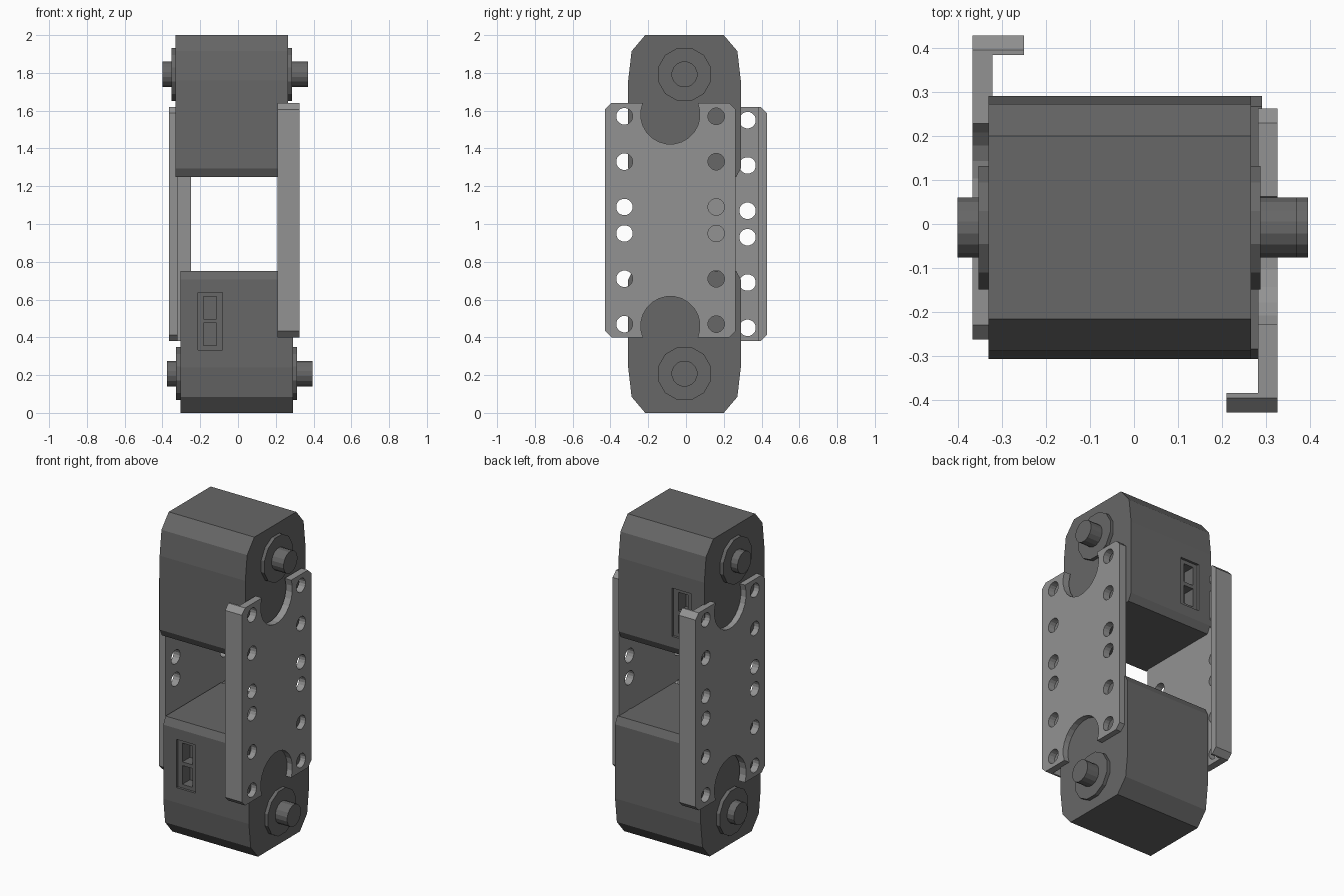
import bpy, bmesh, math
from mathutils import Matrix, Vector

cube = bpy.data.objects.get("Cube")
if cube:
    bpy.data.objects.remove(cube, do_unlink=True)


def material(name, value):
    m = bpy.data.materials.new(name)
    m.use_nodes = True
    colour = (value, value, value, 1)
    m.diffuse_color = colour
    m.node_tree.nodes["Principled BSDF"].inputs["Base Color"].default_value = colour
    return m


DARK = material("dark grey", 0.135)
LIGHT = material("light grey", 0.29)


def prism(name, profile, x0, x1, mat):
    """Extrude a closed (y, z) outline from x0 to x1."""
    bm = bmesh.new()
    face = bm.faces.new([bm.verts.new((x0, y, z)) for y, z in profile])
    ext = bmesh.ops.extrude_face_region(bm, geom=[face])
    moved = [g for g in ext["geom"] if isinstance(g, bmesh.types.BMVert)]
    bmesh.ops.translate(bm, verts=moved, vec=(x1 - x0, 0, 0))
    bmesh.ops.recalc_face_normals(bm, faces=bm.faces)
    mesh = bpy.data.meshes.new(name)
    bm.to_mesh(mesh)
    bm.free()
    mesh.materials.append(mat)
    obj = bpy.data.objects.new(name, mesh)
    bpy.context.collection.objects.link(obj)
    return obj


def disc(name, y, z, r, x0, x1, sides, mat):
    steps = [2 * math.pi * (i + 0.5) / sides for i in range(sides)]
    outline = [(y + r * math.cos(a), z + r * math.sin(a)) for a in steps]
    return prism(name, outline, x0, x1, mat)


def box(name, x0, x1, y0, y1, z0, z1, mat):
    return prism(name, [(y0, z0), (y1, z0), (y1, z1), (y0, z1)], x0, x1, mat)


def cut(obj, cutters):
    """Subtract the cutters from obj, then discard them."""
    bpy.context.view_layer.objects.active = obj
    for c in cutters:
        c.hide_render = True
        mod = obj.modifiers.new("cut", "BOOLEAN")
        mod.operation = "DIFFERENCE"
        mod.solver = "EXACT"
        mod.object = c
        bpy.ops.object.modifier_apply(modifier=mod.name)
        bpy.data.objects.remove(c, do_unlink=True)


def servo(prefix, placement):
    # Case: rounded foot, small chamfers along the inner end
    yc = -0.008
    half = [(0.208, 0), (0.28, 0.085), (0.298, 0.24), (0.298, 0.705), (0.275, 0.75)]
    outline = [(yc + y, z) for y, z in half] + [(yc - y, z) for y, z in reversed(half)]
    case = prism(prefix + "_motor_case", outline, -0.305, 0.29, DARK)
    # Cable socket: shallow frame with two deeper wells
    front = yc - 0.298
    wells = [box("well", -0.183, -0.114, front - 0.1, front + 0.09, z, z + 0.118, DARK)
             for z in (0.357, 0.498)]
    frame = box("frame", -0.213, -0.082, front - 0.1, front + 0.015, 0.334, 0.637, DARK)
    cut(case, [frame] + wells)
    parts = [case]
    # Collars and shaft ends on both sides
    for side, a, b, tip in (("left", 0.28, 0.312, 0.395), ("right", -0.295, -0.328, -0.375)):
        parts.append(disc(f"{prefix}_{side}_collar", yc, 0.208, 0.145, a, b, 12, DARK))
        parts.append(disc(f"{prefix}_{side}_shaft", yc, 0.208, 0.069, a, tip, 16, DARK))
    for p in parts:
        p.data.transform(placement)


def bracket(name, placement):
    # Angle plate with clipped corners
    y0, y1, z0, z1, c = -0.428, 0.262, 0.40, 1.64, 0.033
    outline = [(y0 + c, z0), (y1 - c, z0), (y1, z0 + c), (y1, z1 - c),
               (y1 - c, z1), (y0 + c, z1), (y0, z1 - c), (y0, z0 + c)]
    plate = prism(name, outline, 0.21, 0.326, LIGHT)
    cutters = [box("inside", 0.1, 0.281, -0.383, 0.5, 0.2, 1.8, LIGHT)]
    mid = (z0 + z1) / 2
    for s in (-1, 1):
        # Round notch at each end, then two rows of screw holes
        cutters.append(disc("notch", -0.083, mid + s * 0.56, 0.157, 0.2, 0.4, 24, LIGHT))
        for dz in (0.07, 0.31, 0.55):
            for y in (-0.326, 0.16):
                cutters.append(disc("hole", y, mid + s * dz, 0.044, 0.25, 0.4, 16, LIGHT))
    cut(plate, cutters)
    plate.data.transform(placement)


# Lower motor, and the upper one turned end over end
servo("lower", Matrix.Identity(4))
pivot = Vector((0, -0.008, 1))
servo("upper", Matrix.Translation(pivot + Vector((-0.025, 0, 0)))
      @ Matrix.Rotation(math.pi, 4, "X") @ Matrix.Translation(-pivot))

# Side brackets, the right one turned half round
bracket("left_bracket", Matrix.Identity(4))
bracket("right_bracket", Matrix.Translation((-0.04, 0, -0.02)) @ Matrix.Rotation(math.pi, 4, "Z"))
